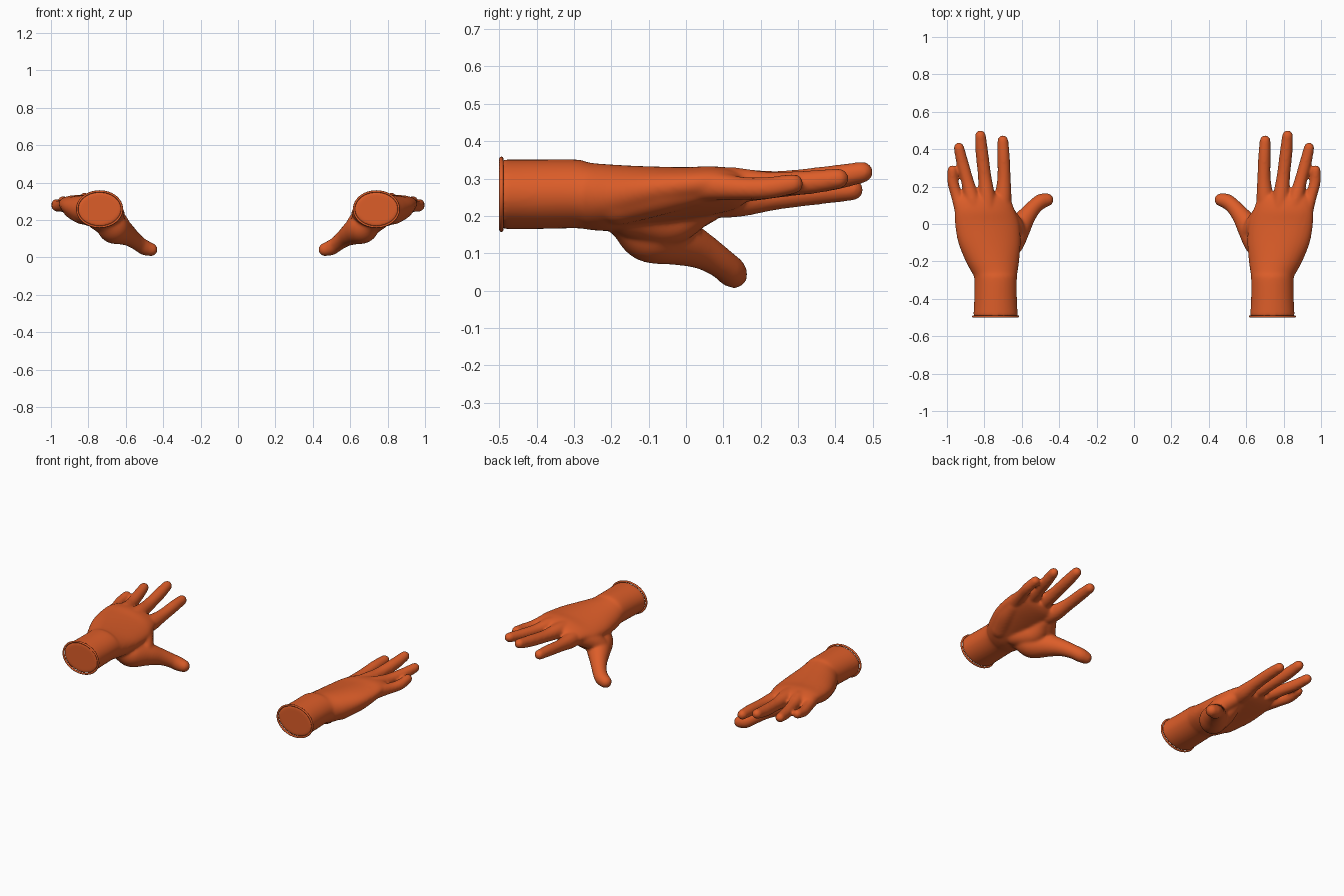
import bpy, bmesh, math
from mathutils import Vector

if "Cube" in bpy.data.objects:
    bpy.data.objects.remove(bpy.data.objects["Cube"])

mat = bpy.data.materials.new("orange_rubber")
mat.diffuse_color = (0.72, 0.11, 0.022, 1)
mat.use_nodes = True
mat.node_tree.nodes["Principled BSDF"].inputs["Base Color"].default_value = mat.diffuse_color
SEG = 28


def loft(bm, rings):
    """Skin a list of point rings and close both ends."""
    vs = [[bm.verts.new(p) for p in r] for r in rings]
    for a, b in zip(vs, vs[1:]):
        for i in range(len(a)):
            j = (i + 1) % len(a)
            bm.faces.new((a[i], a[j], b[j], b[i]))
    bm.faces.new(vs[0][::-1])
    bm.faces.new(vs[-1])


def spline(pts, steps=5):
    """Catmull-Rom through tuples of any length."""
    P = [Vector(p) for p in pts]
    P = [2 * P[0] - P[1]] + P + [2 * P[-1] - P[-2]]
    out = []
    for k in range(1, len(P) - 2):
        a, b, c, d = P[k - 1:k + 3]
        for s in range(steps):
            t = s / steps
            out.append(0.5 * (2 * b + (c - a) * t + (2 * a - 5 * b + 4 * c - d) * t * t
                              + (3 * b - a - 3 * c + d) * t ** 3))
    return out + [P[-2]]


def digit(bm, pts):
    """Tapered tube with round ends; each point is x, y, z, radius."""
    path = spline(pts)
    pos = [p.to_3d() for p in path]
    tan = [(pos[min(i + 1, len(pos) - 1)] - pos[max(i - 1, 0)]).normalized() for i in range(len(pos))]
    rows = [(p, t, q[3]) for p, t, q in zip(pos, tan, path)]

    def cap(row, sign):
        p, t, r = row
        return [(p + t * sign * r * math.sin(a), t, r * math.cos(a)) for a in (0.4, 0.8, 1.15, 1.45)]
    rows = cap(rows[0], -1)[::-1] + rows + cap(rows[-1], 1)
    rings = []
    for p, t, r in rows:
        u = Vector((0, 0, 1)).cross(t).normalized()
        v = t.cross(u)
        rings.append([p + (u * math.cos(2 * math.pi * i / SEG) + v * math.sin(2 * math.pi * i / SEG)) * r
                      for i in range(SEG)])
    loft(bm, rings)


def oval(cx, y, cz, w, h, tilt=0, n=48):
    out = []
    for i in range(n):
        a = 2 * math.pi * i / n
        x, z = w * math.cos(a), h * math.sin(a)
        out.append((cx + x * math.cos(tilt) - z * math.sin(tilt), y,
                    cz + x * math.sin(tilt) + z * math.cos(tilt)))
    return out


def add(name, bm, mods):
    bmesh.ops.recalc_face_normals(bm, faces=bm.faces)
    me = bpy.data.meshes.new(name)
    bm.to_mesh(me)
    bm.free()
    ob = bpy.data.objects.new(name, me)
    bpy.context.collection.objects.link(ob)
    me.materials.append(mat)
    for kind, props in mods:
        m = ob.modifiers.new(kind.lower(), kind)
        for k, v in props.items():
            setattr(m, k, v)
    bpy.ops.object.select_all(action='DESELECT')
    ob.select_set(True)
    bpy.context.view_layer.objects.active = ob
    bpy.ops.object.shade_smooth_by_angle(angle=math.radians(50))
    return ob


bm = bmesh.new()
# wrist and palm: centre x, y, centre z, half width, half height, tilt
palm = [(0.74, -0.494, 0.258, 0.119, 0.093, 0), (0.74, -0.40, 0.258, 0.114, 0.093, 0),
        (0.74, -0.29, 0.259, 0.114, 0.092, 0), (0.745, -0.26, 0.253, 0.122, 0.090, 0.03),
        (0.757, -0.20, 0.249, 0.143, 0.088, 0.10), (0.773, -0.10, 0.254, 0.168, 0.076, 0.14),
        (0.785, 0.0, 0.260, 0.174, 0.066, 0.16), (0.797, 0.07, 0.268, 0.162, 0.061, 0.16),
        (0.80, 0.125, 0.270, 0.145, 0.050, 0.16), (0.80, 0.155, 0.270, 0.125, 0.035, 0.16)]
loft(bm, [oval(*p) for p in spline(palm, 4)])

# fingers: index, middle, ring, little
digit(bm, [(0.715, 0.02, 0.245, 0.046), (0.702, 0.13, 0.243, 0.047), (0.695, 0.24, 0.252, 0.036),
           (0.697, 0.36, 0.264, 0.033), (0.701, 0.446, 0.270, 0.029)])
digit(bm, [(0.775, 0.02, 0.275, 0.048), (0.785, 0.13, 0.280, 0.046), (0.798, 0.25, 0.285, 0.036),
           (0.813, 0.38, 0.300, 0.034), (0.821, 0.472, 0.317, 0.029)])
digit(bm, [(0.84, 0.02, 0.284, 0.045), (0.862, 0.12, 0.288, 0.043), (0.888, 0.22, 0.285, 0.034),
           (0.918, 0.33, 0.290, 0.032), (0.936, 0.408, 0.300, 0.028)])
digit(bm, [(0.895, -0.01, 0.280, 0.046), (0.919, 0.07, 0.280, 0.040), (0.947, 0.15, 0.274, 0.031),
           (0.967, 0.22, 0.275, 0.030), (0.971, 0.288, 0.286, 0.027)])
# thumb with its fleshy base, and the web to the index finger
digit(bm, [(0.71, -0.16, 0.19, 0.055), (0.67, -0.10, 0.157, 0.080), (0.617, -0.02, 0.133, 0.066),
           (0.572, 0.045, 0.105, 0.049), (0.53, 0.095, 0.073, 0.041), (0.497, 0.12, 0.052, 0.041),
           (0.466, 0.129, 0.042, 0.036)])
digit(bm, [(0.628, -0.035, 0.165, 0.055), (0.648, 0.0, 0.20, 0.052), (0.685, 0.06, 0.232, 0.048)])
digit(bm, [(0.75, -0.15, 0.205, 0.06), (0.70, -0.05, 0.19, 0.07), (0.71, 0.04, 0.225, 0.05)])
# heel of the hand on the little finger side
digit(bm, [(0.83, -0.18, 0.235, 0.06), (0.875, -0.07, 0.262, 0.060), (0.90, 0.02, 0.275, 0.048)])

mirror = ('MIRROR', {"use_clip": False, "use_mirror_merge": False})
add("gloves", bm, [('REMESH', {"mode": 'VOXEL', "voxel_size": 0.007, "use_smooth_shade": True}),
                   ('SMOOTH', {"factor": 0.5, "iterations": 12}), mirror])

# rolled rim around the cuff opening
bm = bmesh.new()
loops = []
for k in range(8):
    a = 2 * math.pi * k / 8
    r, y = 0.006 * math.cos(a), -0.494 + 0.006 * math.sin(a)
    loops.append([bm.verts.new(p) for p in oval(0.74, y, 0.258, 0.120 + r, 0.095 + r)])
for k in range(8):
    a, b = loops[k], loops[(k + 1) % 8]
    for i in range(48):
        j = (i + 1) % 48
        bm.faces.new((a[i], a[j], b[j], b[i]))
add("cuff_rims", bm, [mirror])
